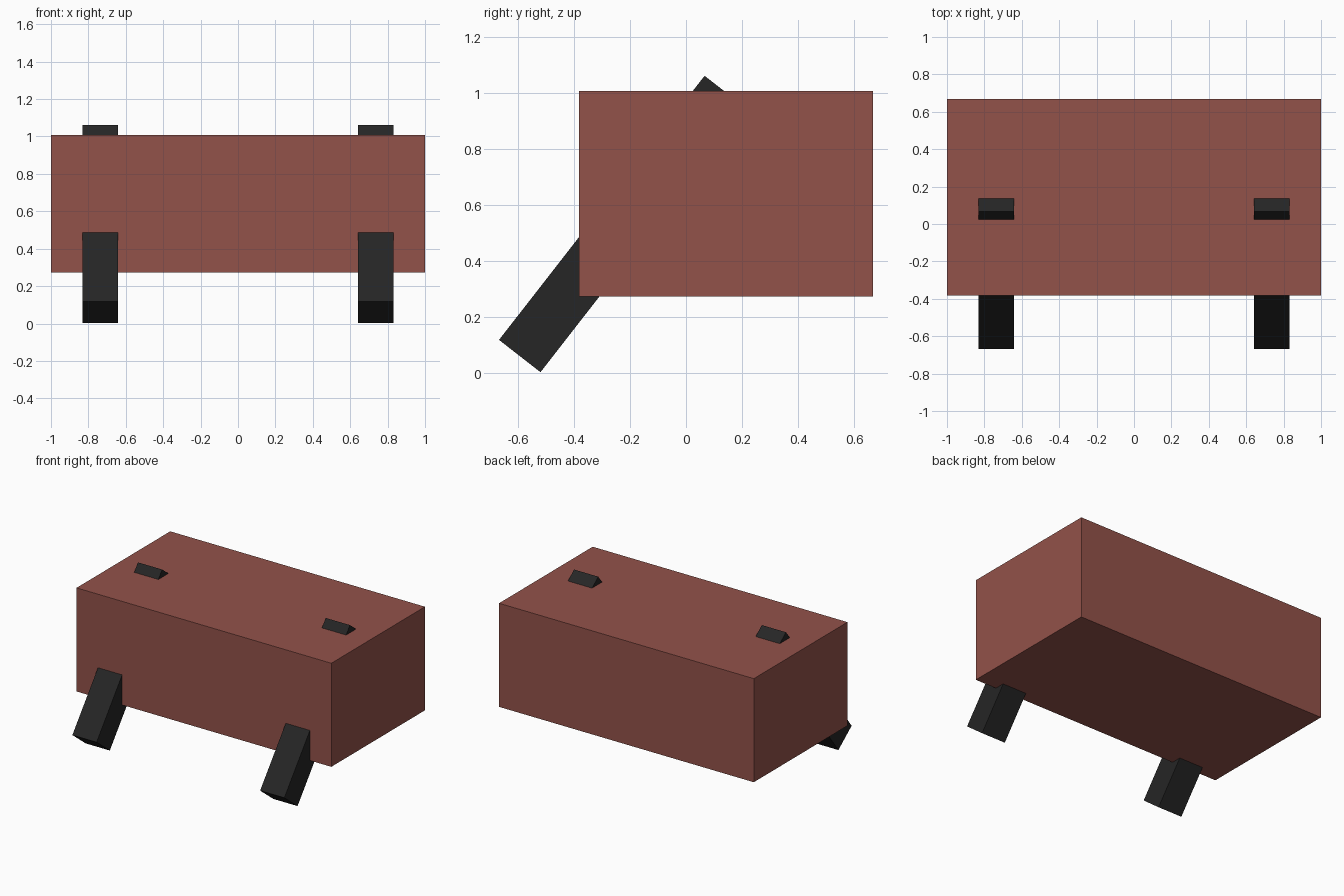
import bpy
import math

default_cube = bpy.data.objects.get("Cube")
if default_cube:
    bpy.data.objects.remove(default_cube, do_unlink=True)


def make_material(name, rgb):
    mat = bpy.data.materials.new(name)
    mat.use_nodes = True
    colour = (*rgb, 1.0)
    mat.diffuse_color = colour
    mat.node_tree.nodes["Principled BSDF"].inputs["Base Color"].default_value = colour
    return mat


def add_box(name, centre, size, mat, tilt=0.0):
    bpy.ops.mesh.primitive_cube_add(size=1, location=centre, rotation=(tilt, 0, 0))
    box = bpy.context.object
    box.name = name
    box.scale = size
    box.data.materials.append(mat)
    return box


brick_red = make_material("brick red", (0.29, 0.084, 0.068))
black = make_material("soft black", (0.019, 0.019, 0.019))

# Main block
add_box("body", (0, 0.143, 0.64), (2.0, 1.05, 0.735), brick_red)

# Slanted bars running through the block, from low front to the top
for side, x in (("left", 0.737), ("right", -0.737)):
    add_box(side + "_leg", (x, -0.227, 0.532), (0.19, 0.188, 1.197),
            black, tilt=math.radians(-37.9))
